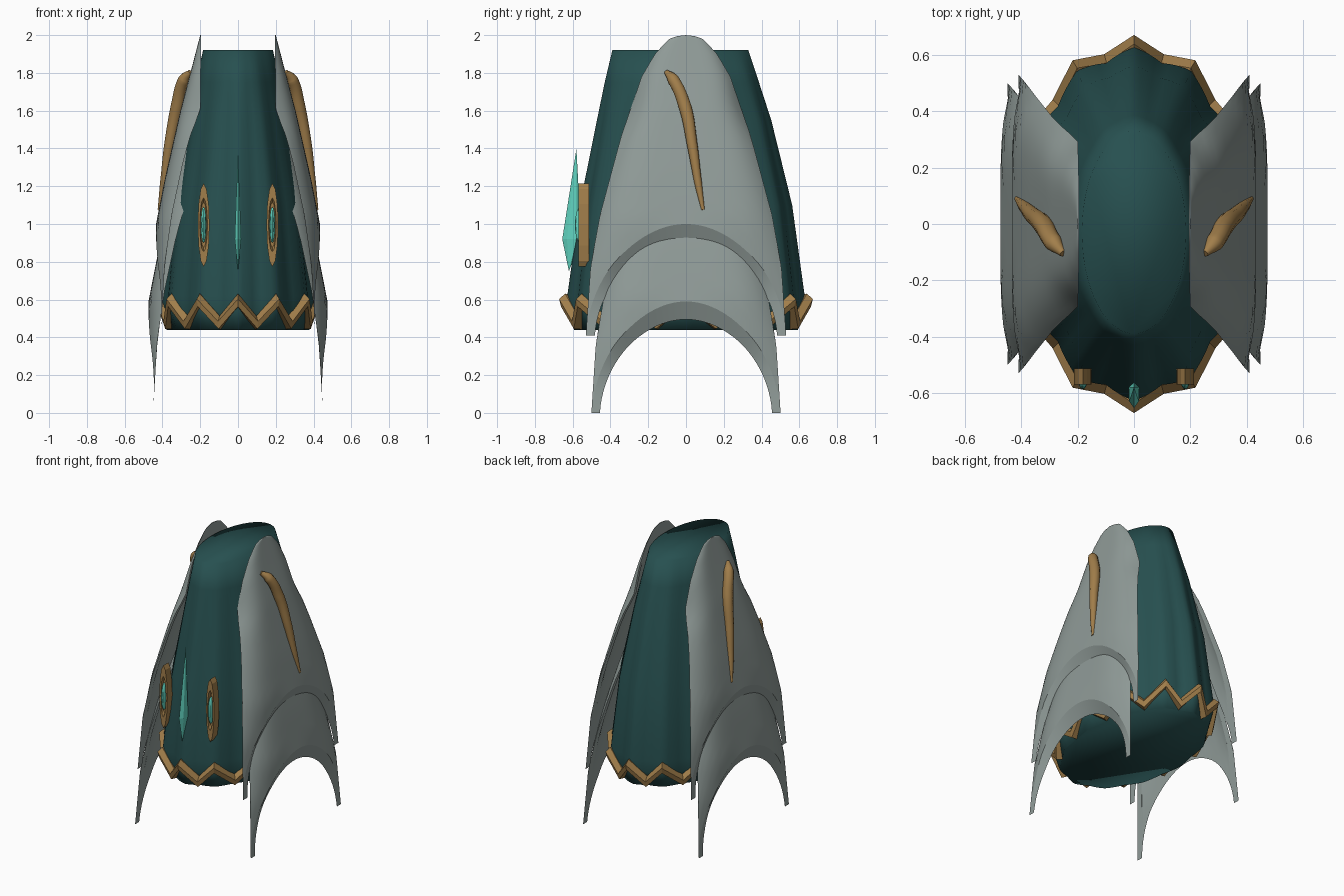
import bpy, bmesh
from math import sin, cos, pi, sqrt, acos
from mathutils import Vector, Matrix

cube = bpy.data.objects.get("Cube")
if cube:
    bpy.data.objects.remove(cube)


def material(name, rgb):
    m = bpy.data.materials.new(name)
    m.use_nodes = True
    m.diffuse_color = (*rgb, 1)
    m.node_tree.nodes["Principled BSDF"].inputs["Base Color"].default_value = (*rgb, 1)
    return m


TEAL = material("dark teal cloth", (0.02, 0.08, 0.08))
STEEL = material("grey steel", (0.28, 0.33, 0.315))
GOLD = material("old gold", (0.36, 0.21, 0.07))
GEM = material("aqua gem", (0.12, 0.66, 0.53))


def finish(bm, name, mat, angle=None):
    bmesh.ops.remove_doubles(bm, verts=bm.verts, dist=0.0002)
    bmesh.ops.recalc_face_normals(bm, faces=bm.faces)
    me = bpy.data.meshes.new(name)
    bm.to_mesh(me)
    bm.free()
    me.materials.append(mat)
    ob = bpy.data.objects.new(name, me)
    bpy.context.collection.objects.link(ob)
    if angle:
        bpy.ops.object.select_all(action='DESELECT')
        ob.select_set(True)
        bpy.context.view_layer.objects.active = ob
        bpy.ops.object.shade_smooth_by_angle(angle=angle)


def skin(bm, rows, close):
    """Join rows of points with quads; close wraps each row around."""
    vs = [[bm.verts.new(p) for p in row] for row in rows]
    for a, b in zip(vs, vs[1:]):
        n = len(a)
        for i in range(n if close else n - 1):
            j = (i + 1) % n
            bm.faces.new((a[i], a[j], b[j], b[i]))
    return vs


def lerp_table(table, z):
    """Read a value from (z, value) pairs listed from high to low."""
    for (z0, v0), (z1, v1) in zip(table, table[1:]):
        if z >= z1:
            return v0 + (v1 - v0) * (z0 - z) / (z0 - z1)
    return table[-1][1]


def fold(t):
    """Triangle wave with twelve ridges: 1 on a ridge, -1 in a valley."""
    return 2 * acos(max(-1, min(1, -cos(12 * t)))) / pi - 1


# Pleated body: z, half width, half depth, centre y, fold depth
PROFILE = [(1.92, .185, .36, -.03, 0), (1.75, .222, .405, -.022, .008),
           (1.55, .262, .455, -.01, .014), (1.1, .345, .55, 0, .022),
           (.62, .395, .61, 0, .03), (.54, .395, .605, 0, .03), (.44, .37, .58, 0, .02)]
bm = bmesh.new()
rows = []
for z, a, b, cy, amp in PROFILE:
    ring = []
    for i in range(96):
        t = 2 * pi * i / 96
        f = 1 + amp * fold(t)
        ring.append((a * f * sin(t), cy - b * f * cos(t), z))
    rows.append(ring)
vs = skin(bm, rows, True)
bm.faces.new(vs[0])
bm.faces.new(vs[-1])
finish(bm, "pleated_body", TEAL, pi)

# Zigzag hem trim, a bevelled band around the body
bm = bmesh.new()
rows = []
for dr, dz in ((-.05, .028), (-.01, .038), (.022, .01), (.012, -.03), (-.05, -.034), (-.05, .028)):
    ring = []
    for i in range(24):
        t = 2 * pi * i / 24
        ridge = i % 2 == 0
        r = .025 if ridge else -.022
        z = (.593 if ridge else .475) + dz
        ring.append(((.4 + r * .6 + dr) * sin(t), -(.625 + r + dr) * cos(t), z))
    rows.append(ring)
skin(bm, rows, True)
finish(bm, "zigzag_hem_trim", GOLD)

# Side plates: half width, edge x and centre x against height
WIDTH = [(2, 0), (1.995, .045), (1.98, .09), (1.9, .165), (1.78, .235), (1.46, .345),
         (1.05, .455), (.78, .505), (.41, .53)]
EDGE = [(2, .195), (1.6, .2), (1.46, .255), (1.33, .29), (1.05, .35), (.78, .388), (.41, .41)]
CENTRE = [(2, .2), (1.8, .252), (1.6, .305), (1.25, .385), (1, .434), (.8, .438),
          (.6, .43), (.41, .412)]


def plate_rows(side, inner, dx, dz, sy):
    rise, wide, depth = (.495, .91, .04) if inner else (.59, 1, 0)
    rows = []
    for k in range(25):
        v = (k / 24) ** 1.8
        row = []
        for i in range(41):
            u = sin(pi * (i / 40 - .5))
            z = 2 - v * (2 - .41 - rise * sqrt(max(0, 1 - u * u)))
            edge, mid = lerp_table(EDGE, z), lerp_table(CENTRE, z)
            x = edge + max(0, mid - edge - depth) * (1 - abs(u) ** 5)
            row.append((side * (x + dx), u * wide * lerp_table(WIDTH, z) * sy, z + dz))
        rows.append(row)
    return rows


def plate(name, side, dx=0, dz=0, sy=1):
    bm = bmesh.new()
    out = plate_rows(side, False, dx, dz, sy)
    inn = plate_rows(side, True, dx, dz, sy)
    skin(bm, out, False)
    skin(bm, inn, False)
    # rims along the arch and both sides
    skin(bm, [out[-1], inn[-1]], False)
    for c in (0, -1):
        skin(bm, [[r[c] for r in out], [r[c] for r in inn]], False)
    # crisp line where a surface meets its rim
    for e in bm.edges:
        e.smooth = not e.is_boundary
    bmesh.ops.dissolve_degenerate(bm, edges=bm.edges, dist=0.0002)
    finish(bm, name, STEEL, 0.7)


# Curved gold blade on each upper plate: x, y, z, relative radius
BLADE = [(.252, -.105, 1.805, .4), (.285, -.068, 1.765, 1), (.322, -.005, 1.62, 1.1),
         (.362, .033, 1.42, .9), (.392, .064, 1.22, .65), (.416, .09, 1.075, .3)]


def blade(name, side):
    cu = bpy.data.curves.new(name, 'CURVE')
    cu.dimensions = '3D'
    cu.bevel_depth = .032
    cu.bevel_resolution = 3
    cu.use_fill_caps = True
    sp = cu.splines.new('BEZIER')
    sp.bezier_points.add(len(BLADE) - 1)
    for p, (x, y, z, r) in zip(sp.bezier_points, BLADE):
        p.co = (side * x, y, z)
        p.radius = r
        p.handle_left_type = p.handle_right_type = 'AUTO'
    cu.materials.append(GOLD)
    bpy.context.collection.objects.link(bpy.data.objects.new(name, cu))


# Long oval clasp with a recessed front and a gem
def clasp(name, side):
    place = Matrix.Translation((side * .182, -.542, .995))
    bm = bmesh.new()
    bmesh.ops.create_cone(bm, cap_ends=True, segments=12, radius1=1, radius2=1, depth=1,
                          matrix=Matrix.Rotation(pi / 2, 4, 'X'))
    bm.normal_update()
    front = [f for f in bm.faces if f.normal.y < -.9]
    bmesh.ops.inset_region(bm, faces=front, thickness=.35)
    bmesh.ops.inset_region(bm, faces=front, thickness=.1, depth=-.3)
    bm.transform(place @ Matrix.Diagonal((.031, .056, .22, 1)))
    finish(bm, name + "_clasp", GOLD)
    bm = bmesh.new()
    bmesh.ops.create_uvsphere(bm, u_segments=12, v_segments=8, radius=1)
    bm.transform(Matrix.Translation((0, -.018, 0)) @ place @ Matrix.Diagonal((.015, .028, .095, 1)))
    finish(bm, name + "_clasp_gem", GEM, 0.6)


for side, word in ((1, "left"), (-1, "right")):
    plate(word + "_upper_plate", side)
    plate(word + "_lower_plate", side, .04, -.41, .945)
    blade(word + "_plate_blade", side)
    clasp(word, side)

# Faceted crystal on the front ridge
bm = bmesh.new()
points = [Vector((0, -.58, 1.4)), Vector((0, -.62, .75))]
points += [Vector((.02 * sin(k * pi / 3), -.605 - .05 * cos(k * pi / 3), .92)) for k in range(6)]
bmesh.ops.convex_hull(bm, input=[bm.verts.new(p) for p in points])
finish(bm, "front_crystal", GEM)
